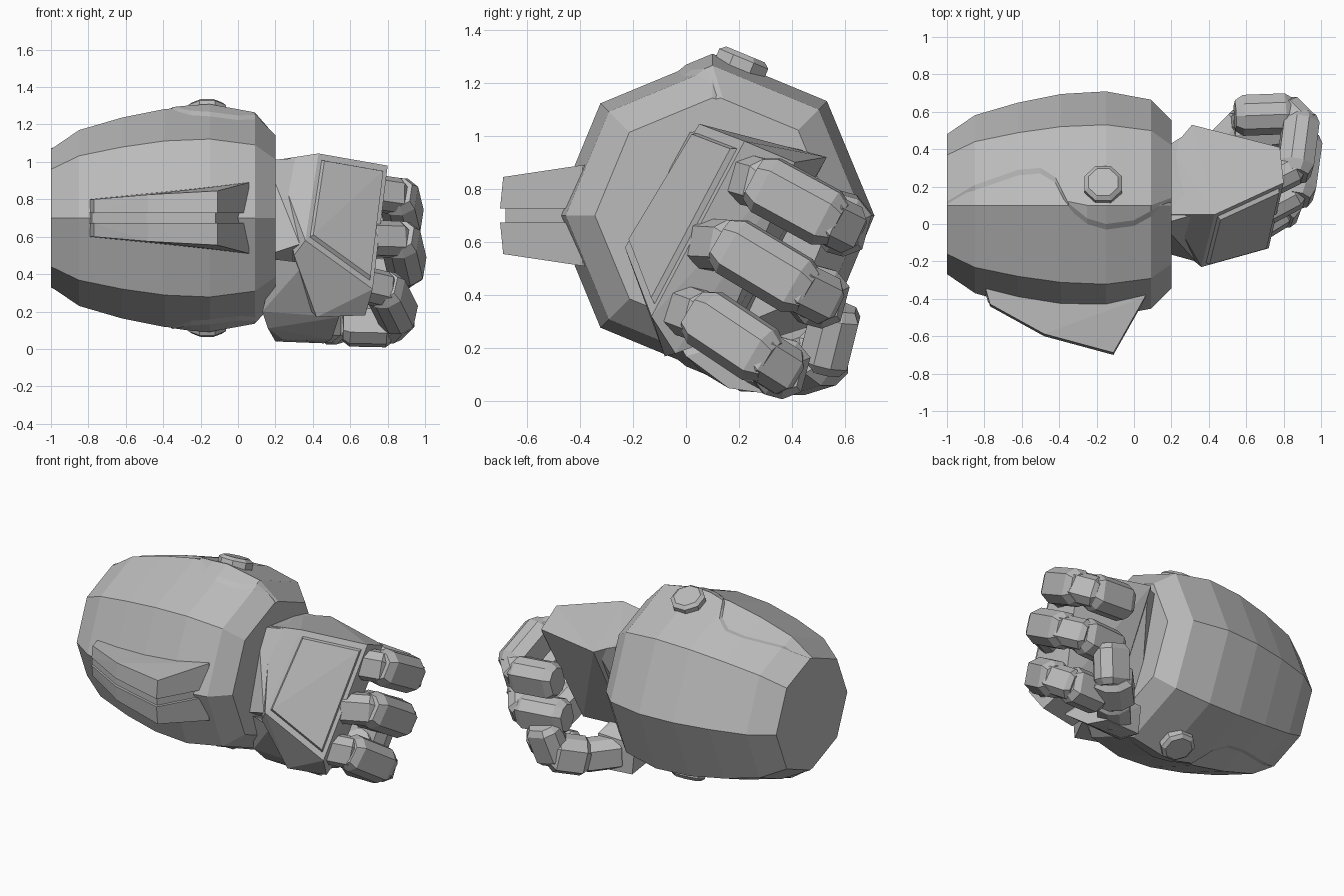
import bpy, bmesh, math
from mathutils import Vector

if "Cube" in bpy.data.objects:
    bpy.data.objects.remove(bpy.data.objects["Cube"], do_unlink=True)

grey = bpy.data.materials.new("plain grey")
grey.use_nodes = True
COLOUR = (0.5, 0.5, 0.5, 1)
grey.diffuse_color = COLOUR
grey.node_tree.nodes["Principled BSDF"].inputs["Base Color"].default_value = COLOUR

MID_Y, MID_Z = 0.1, 0.7      # forearm axis
SLOPE = math.tan(math.pi / 8)


def finish(name, bm):
    bmesh.ops.recalc_face_normals(bm, faces=bm.faces)
    mesh = bpy.data.meshes.new(name)
    bm.to_mesh(mesh)
    bm.free()
    mesh.materials.append(grey)
    obj = bpy.data.objects.new(name, mesh)
    bpy.context.collection.objects.link(obj)
    return obj


def hull(name, points):
    """Faceted solid wrapped round a few corner points."""
    bm = bmesh.new()
    for p in points:
        bm.verts.new(p)
    result = bmesh.ops.convex_hull(bm, input=bm.verts)
    loose = {g for g in result["geom_interior"] if isinstance(g, bmesh.types.BMVert)}
    bmesh.ops.delete(bm, geom=list(loose), context="VERTS")
    bmesh.ops.dissolve_limit(bm, angle_limit=0.03, verts=bm.verts, edges=bm.edges)
    return finish(name, bm)


def loft(name, rings):
    """Closed skin through rings of equal point count."""
    bm = bmesh.new()
    rows = [[bm.verts.new(p) for p in ring] for ring in rings]
    n = len(rows[0])
    for a, b in zip(rows, rows[1:]):
        for i in range(n):
            j = (i + 1) % n
            bm.faces.new((a[i], a[j], b[j], b[i]))
    bm.faces.new(rows[0])
    bm.faces.new(rows[-1])
    return finish(name, bm)


def mirror_z(p):
    return (p[0], p[1], 2 * MID_Z - p[2])


def lerp_table(table, x):
    for (x0, v0), (x1, v1) in zip(table, table[1:]):
        if x <= x1:
            return v0 + (v1 - v0) * (x - x0) / (x1 - x0)
    return table[-1][1]


# Forearm core: octagonal barrel
radii = [(-1, .368), (-.85, .47), (-.62, .537), (-.39, .583),
         (-.15, .597), (.09, .553), (.2, .443)]


def octagon(x, r):
    return [(x, MID_Y + r * math.cos(i * math.pi / 4),
             MID_Z + r * math.sin(i * math.pi / 4)) for i in range(8)]


loft("forearm_core", [octagon(x, r) for x, r in radii])

# Raised rear shell, its sloped front edge following an S-curve above and below
edge = [(-1, .12), (-.85, .21), (-.62, .29), (-.5, .3), (-.42, .25), (-.35, .11),
        (-.25, .03), (-.15, 0), (0, .02), (.2, .13)]
stations = sorted({x for x, _ in edge} | {x for x, _ in radii})
shell = []
for x in stations:
    c = lerp_table(edge, x)
    r = lerp_table(radii, x) + .012

    def roof(y, drop=0):
        return (x, y, MID_Z + r - drop - SLOPE * abs(y - MID_Y))

    back = [(x, MID_Y + r * math.cos(a), MID_Z + r * math.sin(a))
            for a in (math.pi / 4, 0, -math.pi / 4)]
    top = [roof(c - .045, .018), roof(c), roof(max(c + .01, MID_Y))]
    shell.append(top + back + [mirror_z(p) for p in reversed(top)])
loft("forearm_rear_shell", shell)

# Bolts on the shell, top and bottom
for side, name in ((1, "top_bolt"), (-1, "bottom_bolt")):
    axis = Vector((0, math.sin(math.pi / 8), side * math.cos(math.pi / 8)))
    u = Vector((1, 0, 0))
    v = axis.cross(u)
    base = Vector((-.165, .205, MID_Z + side * .56))
    rings = []
    for h, r in ((-.03, .108), (.032, .108), (.05, .085)):
        rings.append([base + axis * h + r * (u * math.cos(a) + v * math.sin(a))
                      for a in (math.pi / 8 + i * math.pi / 4 for i in range(8))])
    loft(name, rings)

# Split fin on the front of the forearm
outline = [(-.79, -.3, .1), (-.79, -.37, .1), (-.77, -.44, .1), (-.48, -.6, .125),
           (-.11, -.7, .145), (.06, -.4, .19), (.04, -.3, .19)]
for side, name in ((1, "upper_fin"), (-1, "lower_fin")):
    hull(name, [(x, y + lean, MID_Z + side * h)
                for x, y, top in outline for h, lean in ((.026, 0), (top, .012))])
hull("fin_core", [(x - .01, y + .02, MID_Z + h)
                  for x, y, _ in outline for h in (-.03, .03)])

# Hand: wrist and palm block
knuckle_top, knuckle_low = (.8, .22, .98), (.72, -.13, .32)
wrist_top, wrist_low = (.43, .05, 1.045), (.36, -.23, .58)
hull("palm", [knuckle_top, knuckle_low, wrist_top, wrist_low,
              (.78, .41, .9), (.31, .53, .92), (.68, -.04, .18), (.42, -.08, .17),
              (.3, -.18, .5), (.66, .14, .25), (.3, .2, .3), (.2, .4, .95),
              (.2, .05, 1.01)])
hull("wrist", [(.15, 0, 1.01), (.15, .4, .96), (.15, -.15, .5), (.15, .25, .35),
               (.32, .05, 1.02), (.31, .5, .92), (.33, -.2, .56), (.36, .2, .32)])

# Raised plate on the back of the hand
corners = [Vector(p) for p in (wrist_top, knuckle_top, knuckle_low, wrist_low)]
centre = sum(corners, Vector()) / 4
out = (corners[1] - corners[3]).cross(corners[0] - corners[2]).normalized()
if out.y > 0:
    out = -out
plate = [p.lerp(centre, .08) - out * .02 for p in corners]
plate += [p.lerp(centre, .15) + out * .022 for p in corners]
hull("hand_back_plate", plate)


# Finger segments: chamfered blocks, tapered at both ends
def segment(name, start, end, r, row=(.1, .25, .9), flat=.85):
    start, end = Vector(start), Vector(end)
    d = (end - start).normalized()
    u = Vector(row)
    u = (u - d * u.dot(d)).normalized()
    v = d.cross(u)
    section = [(1, .35), (.6, 1), (-.6, 1), (-1, .35),
               (-1, -.35), (-.6, -1), (.6, -1), (1, -.35)]
    rings = []
    for t, k in ((0, .75), (.14, 1), (.86, 1), (1, .75)):
        c = start.lerp(end, t)
        rings.append([c + r * k * (u * a + v * b * flat) for a, b in section])
    loft(name, rings)


fingers = {
    "top_finger": [(.72, .23, .835), (.86, .3, .815), (.89, .53, .69),
                   (.83, .59, .66), (.56, .58, .68)],
    "middle_finger": [(.7, .08, .59), (.87, .17, .585), (.905, .42, .435),
                      (.84, .51, .39), (.56, .48, .4)],
    "low_finger": [(.66, -.01, .345), (.79, .07, .315), (.86, .28, .175),
                   (.81, .36, .125), (.58, .35, .13)],
}
parts = ("knuckle", "length", "bend", "tip")
for finger, path in fingers.items():
    for part, a, b in zip(parts, path, path[1:]):
        a, b = Vector(a), Vector(b)
        grow = (b - a).normalized() * (.05 if part in ("length", "bend") else .02)
        segment(finger + "_" + part, a - grow, b + grow,
                .095 if part in ("knuckle", "bend") else .112)

# Thumb: heavy base, then two joints curling under the palm
hull("thumb_base", [(.13, -.02, .2), (.2, -.13, .48), (.36, -.17, .46),
                    (.16, .06, .11), (.24, .16, .05), (.5, .16, .05), (.54, 0, .17),
                    (.2, .28, .04), (.46, .3, .03), (.18, .28, .24), (.45, .28, .25)])
segment("thumb_joint", (.32, .2, .14), (.5, .4, .13), .1, (0, 0, 1), 1)
segment("thumb_length", (.46, .38, .13), (.62, .54, .18), .115, (0, 0, 1), 1)
segment("thumb_tip", (.6, .51, .12), (.66, .57, .36), .11, (1, 0, 0), .85)
